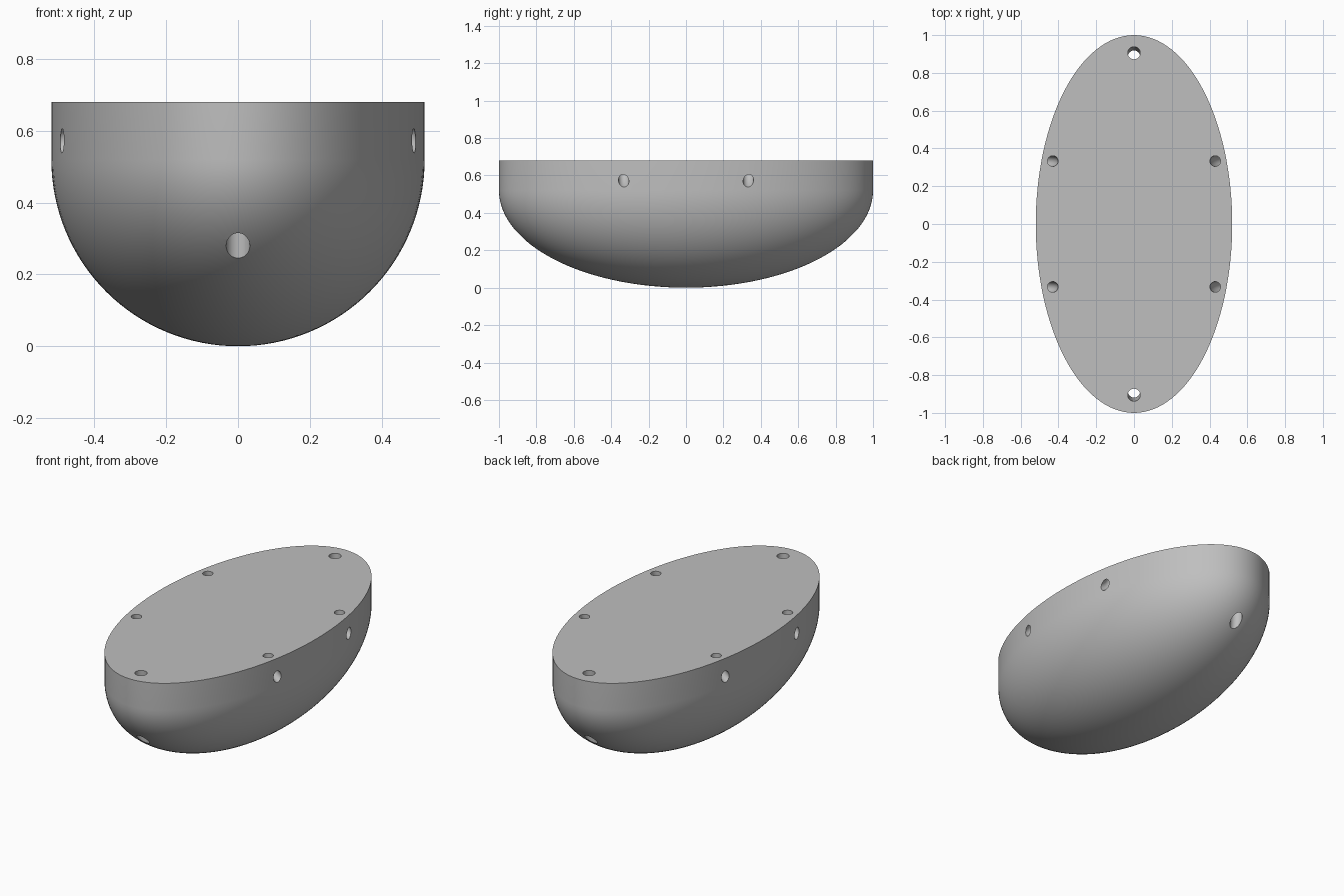
import bpy, bmesh
from math import sin, cos, pi
from mathutils import Vector

if "Cube" in bpy.data.objects:
    bpy.data.objects.remove(bpy.data.objects["Cube"])

HALF_X, HALF_Y, DEPTH, TOP = 0.52, 1.0, 0.52, 0.68
SEGMENTS, RINGS = 128, 32

grey = bpy.data.materials.new("plain grey")
grey.use_nodes = True
colour = (0.52, 0.52, 0.52, 1)
grey.diffuse_color = colour
grey.node_tree.nodes["Principled BSDF"].inputs["Base Color"].default_value = colour

# Hull: half ellipsoid with a straight elliptical wall and a flat deck
bm = bmesh.new()
keel = bm.verts.new((0, 0, 0))
levels = [(sin(a), DEPTH * (1 - cos(a))) for a in
          (pi / 2 * i / RINGS for i in range(1, RINGS + 1))]
levels.append((1, TOP))
rings = []
for scale, z in levels:
    rings.append([bm.verts.new((HALF_X * scale * cos(t), HALF_Y * scale * sin(t), z))
                  for t in (2 * pi * k / SEGMENTS for k in range(SEGMENTS))])
for k in range(SEGMENTS):
    n = (k + 1) % SEGMENTS
    bm.faces.new((keel, rings[0][n], rings[0][k]))
    for low, high in zip(rings, rings[1:]):
        bm.faces.new((low[k], low[n], high[n], high[k]))
bm.faces.new(rings[-1])
bmesh.ops.recalc_face_normals(bm, faces=bm.faces)
mesh = bpy.data.meshes.new("hull")
bm.to_mesh(mesh)
bm.free()
mesh.materials.append(grey)
hull = bpy.data.objects.new("hull", mesh)
bpy.context.collection.objects.link(hull)

cutters = []


def add_cutter(name):
    cutter = bpy.context.object
    cutter.name = name
    cutter.hide_render = True
    cutter.data.materials.append(grey)
    cutters.append(cutter)


# Slightly tilted cord holes through both ends
for side in (-1, 1):
    upper = Vector((0, side * 0.905, TOP))
    lower = Vector((0, side * 0.884, 0.28))
    axis = upper - lower
    bpy.ops.mesh.primitive_cylinder_add(
        vertices=48, radius=0.033, depth=1, location=(upper + lower) / 2,
        rotation=axis.to_track_quat("Z", "Y").to_euler())
    add_cutter("end_hole_cutter")

# Curved cord holes from the deck out through the side walls
for sx in (-1, 1):
    for sy in (-1, 1):
        bpy.ops.mesh.primitive_torus_add(
            major_segments=64, minor_segments=32, major_radius=0.13, minor_radius=0.028,
            location=(sx * 0.56, sy * 0.333, TOP), rotation=(pi / 2, 0, 0))
        add_cutter("side_hole_cutter")

# Cut the holes, then discard the cutters
bpy.ops.object.select_all(action="DESELECT")
bpy.context.view_layer.objects.active = hull
hull.select_set(True)
for cutter in cutters:
    cut = hull.modifiers.new("hole", "BOOLEAN")
    cut.operation = "DIFFERENCE"
    cut.solver = "EXACT"
    cut.object = cutter
    bpy.ops.object.modifier_apply(modifier=cut.name)
for cutter in cutters:
    bpy.data.objects.remove(cutter)
bpy.ops.object.shade_smooth_by_angle(angle=pi / 6)
